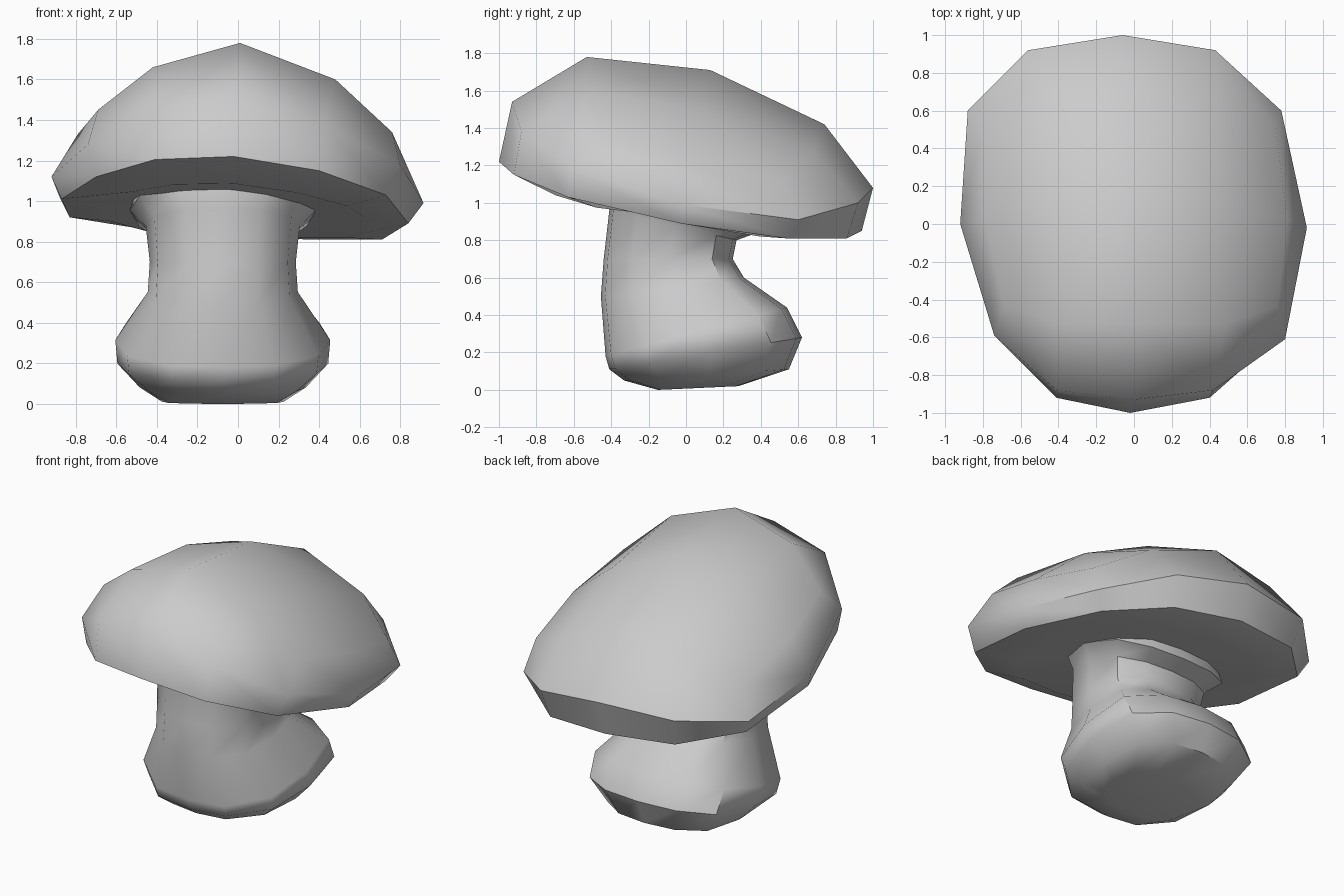
import bpy, bmesh
from mathutils import Vector

if "Cube" in bpy.data.objects:
    bpy.data.objects.remove(bpy.data.objects["Cube"])


def finish(name, bm, angle):
    bmesh.ops.recalc_face_normals(bm, faces=bm.faces)
    mesh = bpy.data.meshes.new(name)
    bm.to_mesh(mesh)
    bm.free()
    obj = bpy.data.objects.new(name, mesh)
    bpy.context.collection.objects.link(obj)
    bpy.ops.object.select_all(action='DESELECT')
    obj.select_set(True)
    bpy.context.view_layer.objects.active = obj
    bpy.ops.object.shade_smooth_by_angle(angle=angle)
    # Large faces keep their flat look
    wn = obj.modifiers.new("face_weighted_normals", 'WEIGHTED_NORMAL')
    wn.keep_sharp = True
    return obj


def ring(bm, points):
    return [bm.verts.new(p) for p in points]


def bridge(bm, a, b):
    n = len(a)
    for i in range(n):
        j = (i + 1) % n
        bm.faces.new((a[i], a[j], b[j], b[i]))


def fan(bm, loop, point):
    c = bm.verts.new(point)
    for i in range(len(loop)):
        bm.faces.new((loop[i], loop[(i + 1) % len(loop)], c))


# Cap: three 12-sided rings, starting front left and going round by the right
top = [(-.42, -.52, 1.66), (.01, -.53, 1.78), (.48, -.53, 1.60),
       (.76, -.43, 1.34), (.81, .03, 1.22), (.75, .51, 1.11),
       (.45, .68, 1.27), (-.03, .74, 1.42), (-.50, .68, 1.37),
       (-.80, .51, 1.22), (-.79, .03, 1.33), (-.69, -.43, 1.45)]
wide = [(-.41, -.88, 1.46), (0, -.93, 1.54), (.42, -.88, 1.38),
        (.80, -.61, 1.18), (.915, -.02, .99), (.78, .60, .91),
        (.43, .92, 1.0), (-.06, 1.0, 1.08), (-.56, .92, 1.06),
        (-.88, .60, 1.02), (-.92, 0, 1.12), (-.74, -.59, 1.28)]
rim = [(-.41, -.92, 1.205), (-.02, -1.0, 1.22), (.40, -.92, 1.15),
       (.73, -.63, 1.03), (.84, -.03, .89), (.71, .54, .81),
       (.40, .86, .81), (-.06, .94, .85), (-.52, .86, .87),
       (-.83, .55, .92), (-.87, -.05, 1.01), (-.70, -.60, 1.12)]

bm = bmesh.new()
t, w, r = ring(bm, top), ring(bm, wide), ring(bm, rim)
bridge(bm, t, w)
bridge(bm, w, r)

# Crown: a quad grid over a middle row
m = ring(bm, [(-.45, .10, 1.58), (0, .13, 1.71), (.47, .10, 1.50)])
rows = [[t[11], t[0], t[1], t[2], t[3]],
        [t[10], m[0], m[1], m[2], t[4]],
        [t[9], t[8], t[7], t[6], t[5]]]
for a, b in zip(rows, rows[1:]):
    for i in range(4):
        bm.faces.new((a[i], a[i + 1], b[i + 1], b[i]))

# Underside: inner ring slightly bulged, hollow towards the stem
centre = Vector((-.03, -.03, 1.02))
inner = []
for p in rim:
    q = centre.lerp(Vector(p), .75)
    q.z = max(q.z - .11 * abs(q.y), .82)
    inner.append(q)
u = ring(bm, inner)
bridge(bm, r, u)
fan(bm, u, centre)
finish("mushroom_cap", bm, 0.9)

# Stem: rounded section, half of it mirrored; (across, front to back)
half = [(.48, .03), (.89, .22), (1, .52), (.9, .84), (.5, .97)]
section = ([(0, 0)] + half + [(0, 1)] + [(-x, y) for x, y in reversed(half)])
# half width, front y, back y, front z, back z
levels = [(.30, -.15, .28, .0, .02),
          (.41, -.33, .55, .05, .11),
          (.52, -.41, .62, .11, .28),
          (.53, -.43, .54, .18, .44),
          (.37, -.455, .31, .50, .60),
          (.36, -.44, .25, .70, .70),
          (.38, -.41, .27, .96, .80),
          (.46, -.43, .38, 1.08, .84),
          (.42, -.38, .34, 1.16, 1.0)]
bm = bmesh.new()
loops = []
for hw, yf, yb, zf, zb in levels:
    loops.append(ring(bm, [(-.075 + hw * x, yf + (yb - yf) * s, zf + (zb - zf) * s)
                           for x, s in section]))
for a, b in zip(loops, loops[1:]):
    bridge(bm, a, b)
bm.faces.new(loops[0])
bm.faces.new(loops[-1])
finish("mushroom_stem", bm, 0.75)
